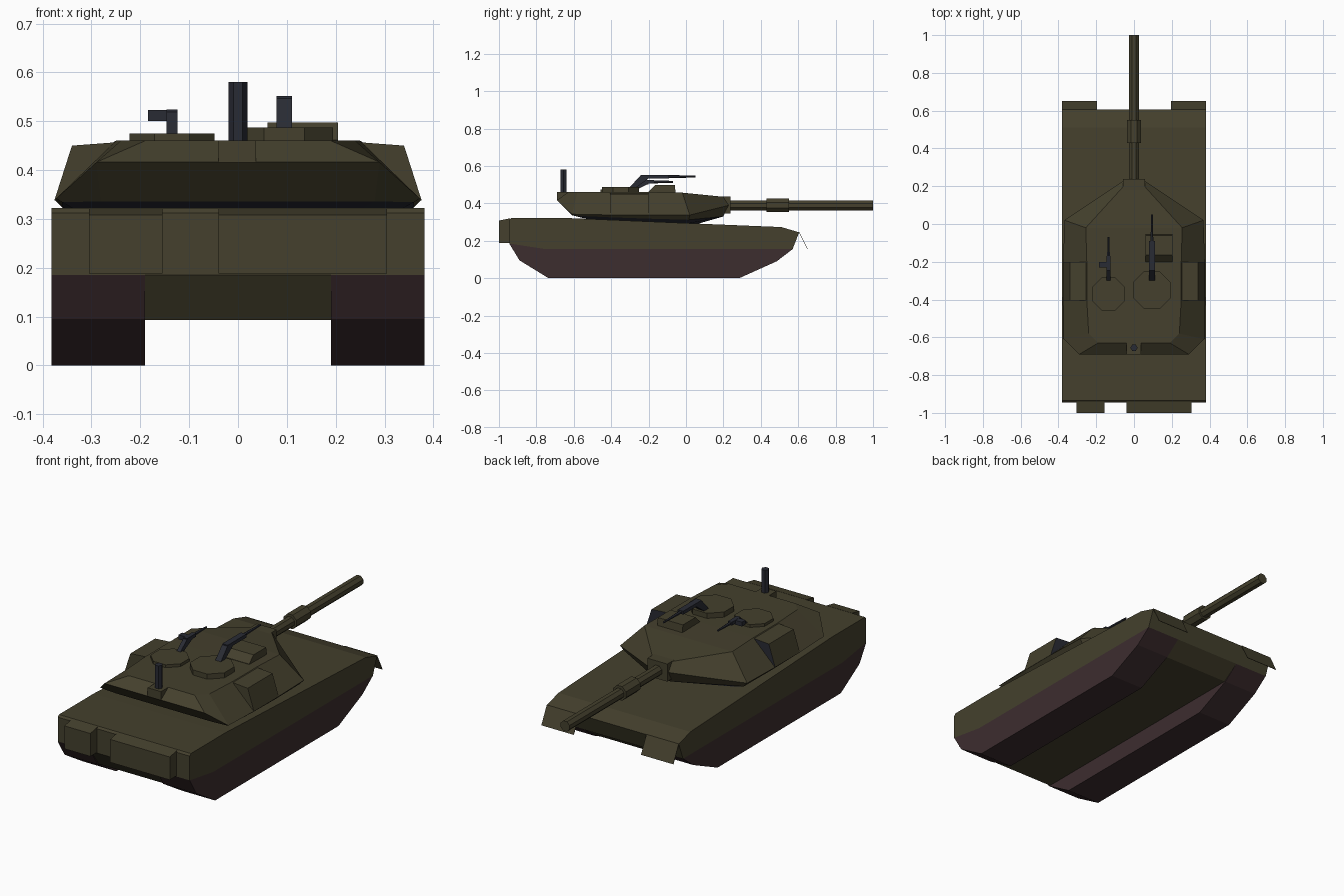
import bpy, bmesh, math
from mathutils import Vector

if "Cube" in bpy.data.objects:
    bpy.data.objects.remove(bpy.data.objects["Cube"])


def mat(name, rgb):
    m = bpy.data.materials.new(name)
    m.diffuse_color = (*rgb, 1)
    m.use_nodes = True
    m.node_tree.nodes["Principled BSDF"].inputs["Base Color"].default_value = m.diffuse_color
    return m


OLIVE = mat("olive", (0.058, 0.051, 0.026))
BROWN = mat("brown", (0.046, 0.026, 0.028))
DARK = mat("dark", (0.022, 0.024, 0.034))


def finish(name, bm, *mats):
    bmesh.ops.recalc_face_normals(bm, faces=bm.faces)
    me = bpy.data.meshes.new(name)
    bm.to_mesh(me)
    bm.free()
    for m in mats:
        me.materials.append(m)
    ob = bpy.data.objects.new(name, me)
    bpy.context.collection.objects.link(ob)
    return ob


def prism(name, profile, x0, x1, m):
    """Extrude a (y, z) side profile from x0 to x1."""
    bm = bmesh.new()
    f = bm.faces.new([bm.verts.new((x0, y, z)) for y, z in profile])
    r = bmesh.ops.extrude_face_region(bm, geom=[f])
    vs = [v for v in r["geom"] if isinstance(v, bmesh.types.BMVert)]
    bmesh.ops.translate(bm, verts=vs, vec=(x1 - x0, 0, 0))
    return finish(name, bm, m)


def box(name, x0, x1, y0, y1, z0, z1, m):
    return prism(name, [(y0, z0), (y1, z0), (y1, z1), (y0, z1)], x0, x1, m)


def rod(name, a, b, r, m, sides=8, r2=None, turn=0.5):
    """Faceted cylinder from a to b."""
    a, b = Vector(a), Vector(b)
    axis = b - a
    q = axis.to_track_quat('Z', 'Y')
    bm = bmesh.new()
    rings = []
    for p, rad in ((a, r), (b, r if r2 is None else r2)):
        rings.append([bm.verts.new(p + q @ Vector((
            rad * math.cos(2 * math.pi * (i + turn) / sides),
            rad * math.sin(2 * math.pi * (i + turn) / sides), 0))) for i in range(sides)])
    for i in range(sides):
        j = (i + 1) % sides
        bm.faces.new((rings[0][i], rings[0][j], rings[1][j], rings[1][i]))
    bm.faces.new(rings[0])
    bm.faces.new(rings[1])
    return finish(name, bm, m)


# hull: upper body, belly, two track pods
prism("hull_upper", [(-.945, .185), (-.945, .312), (-.935, .322), (-.65, .322), (.05, .292),
                     (.51, .273), (.605, .245), (.57, .155), (-.75, .155)], -.382, .382, OLIVE)
prism("hull_belly", [(-.945, .185), (-.88, .093), (.48, .093), (.57, .155), (-.75, .165)],
      -.19, .19, OLIVE)
for s, side in ((-1, "left"), (1, "right")):
    prism("track_" + side, [(-.945, .185), (-.89, .095), (-.735, 0), (.285, 0), (.485, .09),
                            (.57, .155), (-.75, .155)], s * .19, s * .382, BROWN)
    # front mud flaps, thin sheets
    prism("mud_flap_" + side, [(.603, .247), (.606, .247), (.651, .157), (.648, .157)],
          s * .195, s * .382, OLIVE)

# rear stowage boxes
for n, x0, x1 in (("rear_box_small", -.305, -.155), ("rear_box_large", -.04, .305)):
    prism(n, [(-1, .188), (-1, .308), (-.94, .32), (-.94, .188)], x0, x1, OLIVE)

# turret: half outlines from front to rear, mirrored and lofted downwards
roof = [(.055, .20, .435), (.255, -.02, .457), (.25, -.2, .46), (.25, -.4, .46),
        (.24, -.58, .46), (.19, -.63, .46)]
rim = [(.055, .23, .39), (.368, .02, .337), (.375, -.2, .338), (.375, -.4, .338),
       (.372, -.61, .342), (.29, -.69, .416)]
skirt = [(.05, .20, .33), (.345, .015, .312), (.355, -.2, .318), (.36, -.4, .325),
         (.36, -.6, .334), (.28, -.61, .336)]
base = [(.05, .06, .29), (.29, .0, .29), (.3, -.2, .29), (.3, -.39, .29),
        (.28, -.41, .29), (.2, -.42, .29)]
bm = bmesh.new()
rings = [[[bm.verts.new((s * x, y, z)) for x, y, z in lv] for s in (1, -1)]
         for lv in (roof, rim, skirt, base)]
n = len(roof)
for k, (u, l) in enumerate(zip(rings, rings[1:])):
    new = []
    for a, b in zip(u, l):
        for i in range(n - 1):
            new.append(bm.faces.new((a[i], a[i + 1], b[i + 1], b[i])))
    for i in (0, n - 1):
        new.append(bm.faces.new((u[0][i], u[1][i], l[1][i], l[0][i])))
    for f in new:
        f.material_index = 1 if k == 2 else 0
for k, (r, l) in ((0, rings[0]), (1, rings[3])):
    for i in range(n - 1):
        bm.faces.new((r[i], r[i + 1], l[i + 1], l[i])).material_index = k
finish("turret", bm, OLIVE, DARK)

# turret side bins with dark front faces
for s, side in ((-1, "left"), (1, "right")):
    section = [(.22, .459), (.34, .45), (.376, .338), (.3, .338)]
    bm = bmesh.new()
    f0, f1 = [[bm.verts.new((s * x, y, z)) for x, z in section] for y in (-.405, -.2)]
    bm.faces.new(f0)
    bm.faces.new(f1).material_index = 1
    for i in range(4):
        j = (i + 1) % 4
        bm.faces.new((f0[i], f0[j], f1[j], f1[i]))
    finish("side_bin_" + side, bm, OLIVE, DARK)

# main gun
box("gun_mantlet", -.058, .058, .15, .237, .345, .437, OLIVE)
rod("gun_barrel", (0, .2, .388), (0, 1, .388), .028, OLIVE)
rod("gun_sleeve", (0, .43, .39), (0, .55, .39), .04, OLIVE)

# hatches and sight housing
rod("hatch_left", (-.135, -.37, .45), (-.135, -.37, .475), .094, OLIVE)
rod("hatch_right", (.095, -.35, .45), (.095, -.35, .487), .108, OLIVE)
prism("sight_housing", [(-.2, .45), (-.2, .462), (-.165, .497), (-.06, .497), (-.055, .45)],
      .06, .205, OLIVE)

# machine guns: slanted mount, body, barrel
for side, x, w, z, y1, y2, top in (("left", -.135, .011, .515, -.17, -.07, .475),
                                   ("right", .095, .016, .543, -.09, .05, .487)):
    prism("machine_gun_mount_" + side, [(-.305, top - .005), (-.27, top - .005),
                                        (-.2, z - .01), (-.2, z + .004), (-.245, z + .004)],
          x - w, x + w, DARK)
    box("machine_gun_body_" + side, x - w, x + w, -.243, y1, z - .009, z + .009, DARK)
    rod("machine_gun_barrel_" + side, (x, y1 - .02, z), (x, y2, z), .009, DARK, 6, .005)
box("ammo_box", -.184, -.14, -.23, -.2, .5, .523, DARK)

# antenna on its mount
box("antenna_mount", -.04, .037, -.69, -.62, .415, .46, OLIVE)
rod("antenna", (0, -.655, .45), (0, -.655, .58), .019, DARK, 6, turn=0)
